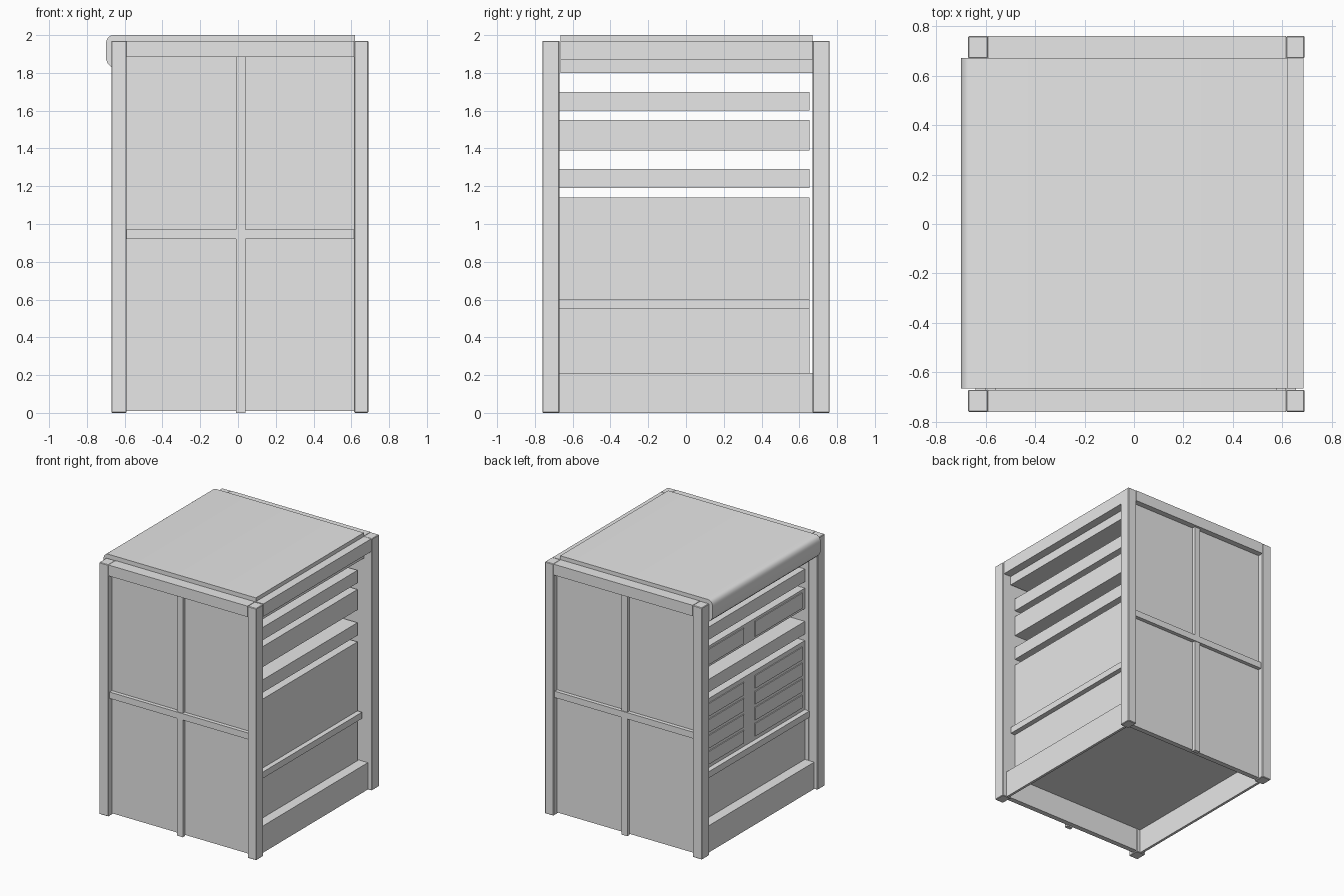
import bpy
import bmesh

cube = bpy.data.objects.get("Cube")
if cube:
    bpy.data.objects.remove(cube, do_unlink=True)

grey = bpy.data.materials.new("plain_grey")
grey.use_nodes = True
grey.diffuse_color = (0.8, 0.8, 0.8, 1)
grey.node_tree.nodes["Principled BSDF"].inputs["Base Color"].default_value = (0.8, 0.8, 0.8, 1)


def finish(name, bm):
    bmesh.ops.recalc_face_normals(bm, faces=bm.faces[:])
    mesh = bpy.data.meshes.new(name)
    bm.to_mesh(mesh)
    bm.free()
    mesh.materials.append(grey)
    obj = bpy.data.objects.new(name, mesh)
    bpy.context.collection.objects.link(obj)
    return obj


def box(name, xs, ys, zs, bevel=0):
    bm = bmesh.new()
    bmesh.ops.create_cube(bm, size=1)
    for v in bm.verts:
        for i, (lo, hi) in enumerate((xs, ys, zs)):
            v.co[i] = lo if v.co[i] < 0 else hi
    obj = finish(name, bm)
    if bevel:
        mod = obj.modifiers.new("edge_bevel", "BEVEL")
        mod.width = bevel
        mod.segments = 1
    return obj


def extrude_y(name, profile, ys):
    bm = bmesh.new()
    face = bm.faces.new([bm.verts.new((x, ys[0], z)) for x, z in profile])
    ext = bmesh.ops.extrude_face_region(bm, geom=[face])
    for v in ext["geom"]:
        if isinstance(v, bmesh.types.BMVert):
            v.co.y = ys[1]
    return finish(name, bm)


# Framed end panels, front and back
for side, s in (("front", -1), ("back", 1)):
    def span(a, b):
        return tuple(sorted((s * a, s * b)))
    outer = span(0.67, 0.76)
    box(side + "_right_stile", (-0.67, -0.59), outer, (0, 1.97), 0.004)
    box(side + "_left_stile", (0.615, 0.69), outer, (0, 1.97), 0.004)
    box(side + "_top_rail", (-0.59, 0.615), outer, (1.885, 1.97))
    box(side + "_panel", (-0.59, 0.615), span(0.675, 0.715), (0.01, 1.885))
    box(side + "_upright_bar", (-0.01, 0.04), span(0.71, 0.74), (0, 1.885))
    box(side + "_cross_bar", (-0.59, 0.615), span(0.71, 0.745), (0.92, 0.97))

# Top slab with a rounded lip hanging over one side
inner = (-0.665, 0.67)
lip = [(0.62, 1.97), (0.62, 2.0), (-0.66, 2.0), (-0.675, 1.997), (-0.69, 1.985), (-0.698, 1.965),
       (-0.7, 1.94), (-0.7, 1.875), (-0.69, 1.85), (-0.67, 1.83), (-0.66, 1.83), (-0.66, 1.97)]
top = extrude_y("top_slab", lip, inner)
bpy.context.view_layer.objects.active = top
top.select_set(True)
bpy.ops.object.shade_smooth_by_angle(angle=0.7)
box("top_core", (-0.66, 0.685), inner, (1.87, 1.97))
box("top_support", (-0.6, 0.62), inner, (1.8, 1.87))

# Stacked shelves and lower cabinet body, open between layers
depth = (-0.67, 0.655)
body = (-0.56, 0.576)
for name, zs in (("upper_shelf", (1.6, 1.7)), ("drawer_box", (1.39, 1.55)),
                 ("lower_shelf", (1.19, 1.29)), ("cabinet_body", (0.21, 1.14))):
    box(name, body, depth, zs)

# Drawer fronts in two columns on the lipped side
columns = ((-0.63, -0.05), (0.09, 0.63))
rows = [(1.41, 1.53)] + [(0.63 + 0.125 * i, 0.73 + 0.125 * i) for i in range(4)]
for ys in columns:
    for zs in rows:
        box("drawer_front", (-0.567, -0.56), ys, zs)

# Rub bars and plinth, both sides
for side, a, b, c in (("left", 0.576, 0.615, 0.655), ("right", -0.56, -0.6, -0.64)):
    d = 0.02 if c > 0 else -0.02
    box(side + "_rub_bar", sorted((a, b)), depth, (0.55, 0.6))
    box(side + "_plinth", sorted((c - d, c)), (-0.67, 0.67), (0, 0.21))
box("plinth_cap", (-0.63, 0.645), (-0.67, 0.67), (0.19, 0.21))
